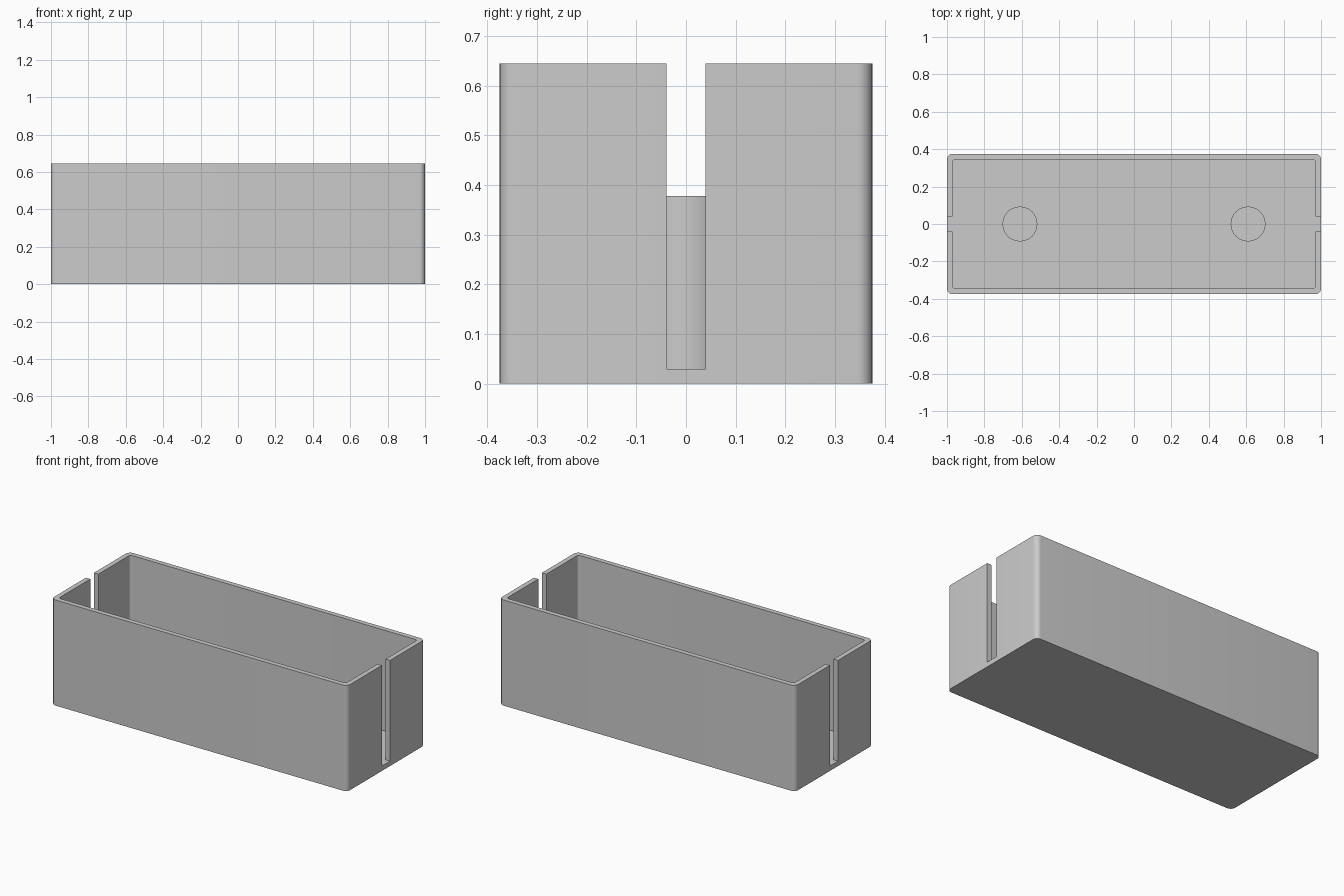
import bpy, bmesh, math
from mathutils import Vector

old = bpy.data.objects.get("Cube")
if old:
    bpy.data.objects.remove(old, do_unlink=True)

HX, HY, HEIGHT = 1.0, 0.375, 0.645   # outer half sizes and height
WALL, FLOOR = 0.03, 0.03
SLOT = 0.039                         # half width of the end slots
POST_X, POST_R, POST_TOP = 0.61, 0.093, 0.378

grey = bpy.data.materials.new("light grey")
grey.use_nodes = True
grey.diffuse_color = (0.6, 0.6, 0.6, 1)
grey.node_tree.nodes["Principled BSDF"].inputs["Base Color"].default_value = (0.6, 0.6, 0.6, 1)


def smooth(obj):
    bpy.ops.object.select_all(action='DESELECT')
    obj.select_set(True)
    bpy.context.view_layer.objects.active = obj
    bpy.ops.object.shade_smooth_by_angle(angle=math.radians(30))


def rounded_outline(hx, hy, radius, steps=8):
    points = []
    for corner, (sx, sy) in enumerate([(1, 1), (-1, 1), (-1, -1), (1, -1)]):
        for i in range(steps + 1):
            a = math.radians(90) * (corner + i / steps)
            points.append((sx * (hx - radius) + radius * math.cos(a),
                           sy * (hy - radius) + radius * math.sin(a)))
    return points


def prism(name, outline, z0, z1):
    bm = bmesh.new()
    face = bm.faces.new([bm.verts.new((x, y, z0)) for x, y in outline])
    top = bmesh.ops.extrude_face_region(bm, geom=[face])["geom"]
    bmesh.ops.translate(bm, vec=Vector((0, 0, z1 - z0)),
                        verts=[v for v in top if isinstance(v, bmesh.types.BMVert)])
    bmesh.ops.recalc_face_normals(bm, faces=bm.faces)
    mesh = bpy.data.meshes.new(name)
    bm.to_mesh(mesh)
    bm.free()
    mesh.materials.append(grey)
    obj = bpy.data.objects.new(name, mesh)
    bpy.context.collection.objects.link(obj)
    return obj


# Open box with a rounded cavity and a slot through both ends
box = prism("box", rounded_outline(HX, HY, 0.03), 0, HEIGHT)
cavity = prism("cavity_cutter", rounded_outline(HX - WALL, HY - WALL, 0.015), FLOOR, HEIGHT + 0.1)
slot_outline = [(-1.1, -SLOT), (1.1, -SLOT), (1.1, SLOT), (-1.1, SLOT)]
slots = prism("slot_cutter", slot_outline, FLOOR, HEIGHT + 0.2)

for cutter in (cavity, slots):
    cut = box.modifiers.new(cutter.name, 'BOOLEAN')
    cut.operation, cut.solver, cut.object = 'DIFFERENCE', 'EXACT', cutter
    bpy.ops.object.select_all(action='DESELECT')
    bpy.context.view_layer.objects.active = box
    box.select_set(True)
    bpy.ops.object.modifier_apply(modifier=cut.name)
    bpy.data.objects.remove(cutter, do_unlink=True)
smooth(box)

# Round posts standing on the floor
for side, sign in (("left", 1), ("right", -1)):
    depth = POST_TOP - FLOOR + 0.01
    bpy.ops.mesh.primitive_cylinder_add(vertices=64, radius=POST_R, depth=depth,
                                        location=(sign * POST_X, 0, POST_TOP - depth / 2))
    post = bpy.context.object
    post.name = side + "_post"
    post.data.materials.append(grey)
    smooth(post)
